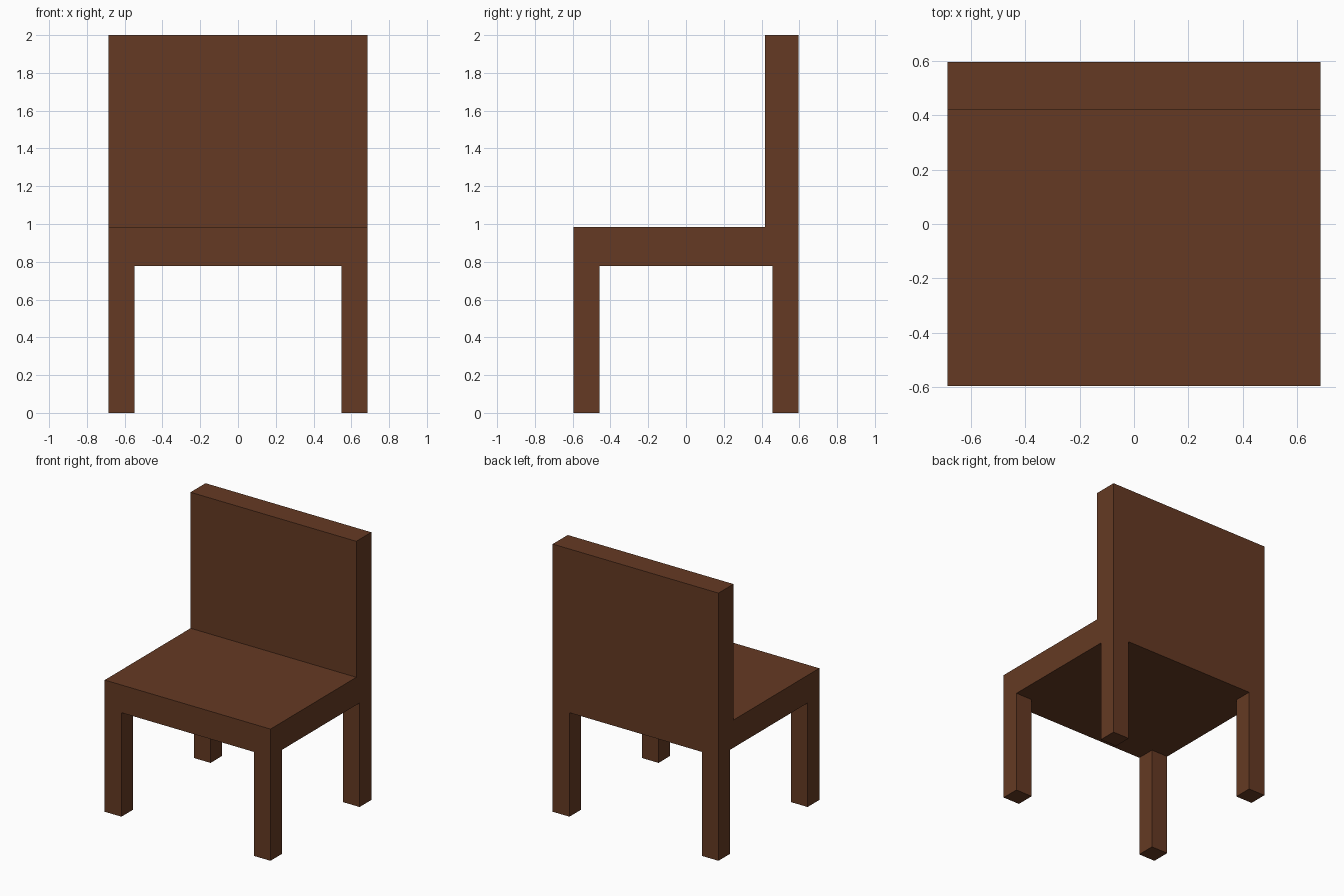
import bpy

if "Cube" in bpy.data.objects:
    bpy.data.objects.remove(bpy.data.objects["Cube"])

W, D = 0.685, 0.595            # half width and half depth
SEAT_Z0, SEAT_Z1, TOP = 0.777, 0.984, 2.0
BACK_Y, LEG = 0.418, 0.138

wood = bpy.data.materials.new("brown wood")
wood.diffuse_color = (0.130, 0.042, 0.0168, 1)
wood.use_nodes = True
wood.node_tree.nodes["Principled BSDF"].inputs["Base Color"].default_value = wood.diffuse_color


def box(name, lo, hi):
    """Axis-aligned box between two corners."""
    bpy.ops.mesh.primitive_cube_add(size=1)
    ob = bpy.context.object
    ob.name = name
    for v in ob.data.vertices:
        v.co = [lo[i] if v.co[i] < 0 else hi[i] for i in range(3)]
    ob.data.materials.append(wood)
    return ob


# Seat slab and upright back panel, meeting without overlap
box("seat", (-W, -D, SEAT_Z0), (W, BACK_Y, SEAT_Z1))
box("backrest", (-W, BACK_Y, SEAT_Z0), (W, D, TOP))

# Four square legs, flush with the corners
for side, x in (("left", -W), ("right", W - LEG)):
    for end, y in (("front", -D), ("back", D - LEG)):
        box(f"{end}_{side}_leg", (x, y, 0), (x + LEG, y + LEG, SEAT_Z0))
